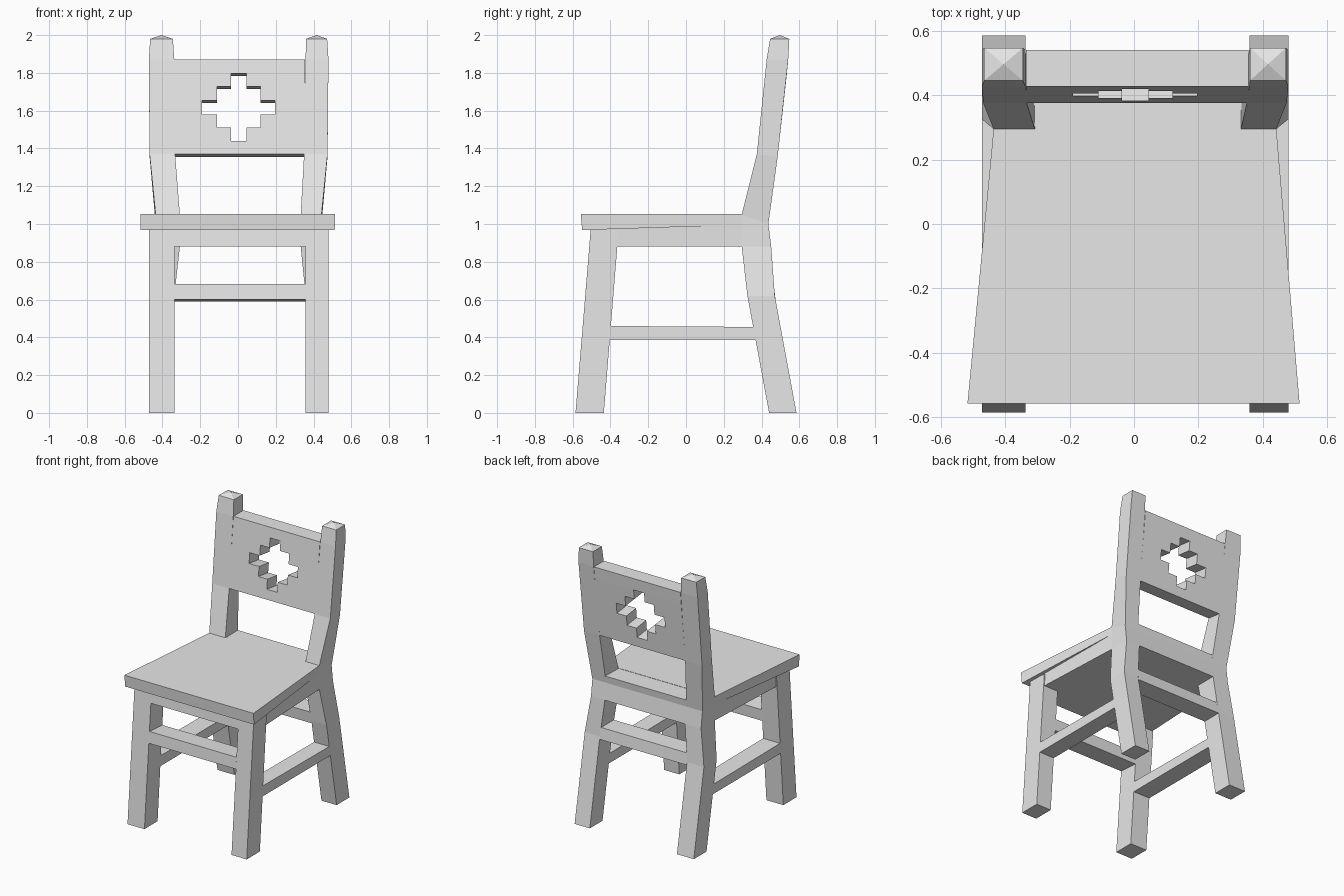
import bpy, bmesh

if "Cube" in bpy.data.objects:
    bpy.data.objects.remove(bpy.data.objects["Cube"])

grey = bpy.data.materials.new("plain_grey")
grey.diffuse_color = (0.8, 0.8, 0.8, 1)
grey.use_nodes = True
grey.node_tree.nodes["Principled BSDF"].inputs["Base Color"].default_value = grey.diffuse_color


def finish(name, bm):
    bmesh.ops.recalc_face_normals(bm, faces=bm.faces[:])
    mesh = bpy.data.meshes.new(name)
    bm.to_mesh(mesh)
    bm.free()
    mesh.materials.append(grey)
    obj = bpy.data.objects.new(name, mesh)
    bpy.context.collection.objects.link(obj)
    return obj


def loft(name, rings, tip=None):
    """Skin equal-length rings of points, capped or closed to a tip."""
    bm = bmesh.new()
    loops = [[bm.verts.new(p) for p in ring] for ring in rings]
    n = len(loops[0])
    for a, b in zip(loops, loops[1:]):
        for i in range(n):
            j = (i + 1) % n
            bm.faces.new((a[i], a[j], b[j], b[i]))
    bm.faces.new(loops[0])
    if tip:
        t = bm.verts.new(tip)
        for i in range(n):
            bm.faces.new((loops[-1][i], loops[-1][(i + 1) % n], t))
    else:
        bm.faces.new(loops[-1])
    return finish(name, bm)


def rail(name, x0, x1, profile):
    """Sweep a (y, z) profile along x."""
    return loft(name, [[(x, y, z) for y, z in profile] for x in (x0, x1)])


# Outer and inner x of the legs: wide at feet and top, narrow at the seat
SIDES = {
    "left": dict(wide=(-0.472, -0.337), mid=(-0.468, -0.333),
                 narrow=(-0.436, -0.308), top=(-0.465, -0.345)),
    "right": dict(wide=(0.479, 0.358), mid=(0.474, 0.35),
                  narrow=(0.442, 0.332), top=(0.472, 0.36)),
}
# Back post sections: front y, front z, back y, back z, width key
POST = [
    (0.44, 0, 0.585, 0, "wide"),
    (0.325, 0.62, 0.47, 0.62, "wide"),
    (0.295, 0.88, 0.451, 0.88, "narrow"),
    (0.295, 1.05, 0.436, 1.0, "narrow"),
    (0.375, 1.37, 0.485, 1.355, "mid"),
    (0.427, 1.87, 0.541, 1.87, "wide"),
    (0.445, 1.98, 0.547, 1.98, "top"),
]

for side, w in SIDES.items():
    # Bent back post with a pyramid cap
    rings = []
    for yf, zf, yb, zb, key in POST:
        xo, xi = w[key]
        rings.append([(xo, yf, zf), (xi, yf, zf), (xi, yb, zb), (xo, yb, zb)])
    loft(side + "_back_post", rings, (sum(w["top"]) / 2, 0.496, 2.0))

    # Raked front leg
    xo, xi = w["wide"]
    rings = []
    for yf, yb, z in ((-0.585, -0.435, 0), (-0.505, -0.357, 0.965)):
        rings.append([(xo, yf, z), (xi, yf, z), (xi, yb, z), (xo, yb, z)])
    loft(side + "_front_leg", rings)

    # Side stretcher
    rail(side + "_side_stretcher", xo, xi,
         [(-0.407, 0.385), (-0.401, 0.46), (0.357, 0.455), (0.37, 0.385)])

# Front and back stretchers
rail("front_stretcher", -0.337, 0.358,
     [(-0.535, 0.60), (-0.529, 0.683), (-0.381, 0.673), (-0.387, 0.59)])
rail("back_stretcher", -0.337, 0.358,
     [(0.329, 0.60), (0.32, 0.683), (0.464, 0.683), (0.474, 0.60)])

# Back rail behind the seat, with a ridge in line with the post bends
rail("back_rail", -0.32, 0.345,
     [(0.295, 0.88), (0.295, 1.05), (0.442, 1.05), (0.436, 1.0), (0.451, 0.88)])

# Tapered apron block under the seat
loft("apron", [
    [(-0.472, -0.512, 0.88), (0.479, -0.512, 0.88),
     (0.442, 0.295, 0.88), (-0.436, 0.295, 0.88)],
    [(-0.472, -0.505, 0.972), (0.479, -0.505, 0.972),
     (0.442, 0.295, 1.0), (-0.436, 0.295, 1.0)]])

# Seat board, wider at the front
loft("seat", [
    [(-0.515, -0.55, 0.968), (0.512, -0.55, 0.968),
     (0.442, 0.295, 0.995), (-0.436, 0.295, 0.995)],
    [(-0.517, -0.557, 1.052), (0.514, -0.557, 1.052),
     (0.442, 0.295, 1.052), (-0.436, 0.295, 1.052)]])

# Backrest panel on a grid of cells, leaving out a stepped diamond
XS = [-0.335, -0.19, -0.11, -0.038, 0.045, 0.12, 0.195, 0.355]
ZS = [1.37, 1.44, 1.51, 1.58, 1.655, 1.728, 1.797, 1.87]
bm = bmesh.new()
grid = {}
for i, x in enumerate(XS):
    for k, z in enumerate(ZS):
        t = (z - 1.37) / 0.5
        drop = 0 if k == 7 else 0.014
        grid[i, k, 0] = bm.verts.new((x, 0.375 + 0.052 * t, z))
        grid[i, k, 1] = bm.verts.new((x, 0.485 + 0.056 * t, z - drop))


def solid(i, k):
    return 0 <= i < 7 and 0 <= k < 7 and abs(i - 3) + abs(k - 3) > 2


for i in range(7):
    for k in range(7):
        if not solid(i, k):
            continue
        ring = [(i, k), (i + 1, k), (i + 1, k + 1), (i, k + 1)]
        for s in (0, 1):
            bm.faces.new([grid[a, b, s] for a, b in ring])
        # Wall wherever the neighbouring cell is open
        for e, (di, dk) in enumerate(((0, -1), (1, 0), (0, 1), (-1, 0))):
            if not solid(i + di, k + dk):
                p, q = ring[e], ring[(e + 1) % 4]
                bm.faces.new((grid[(*p, 0)], grid[(*q, 0)],
                              grid[(*q, 1)], grid[(*p, 1)]))
bmesh.ops.delete(bm, geom=[v for v in bm.verts if not v.link_faces],
                 context="VERTS")
finish("backrest", bm)
